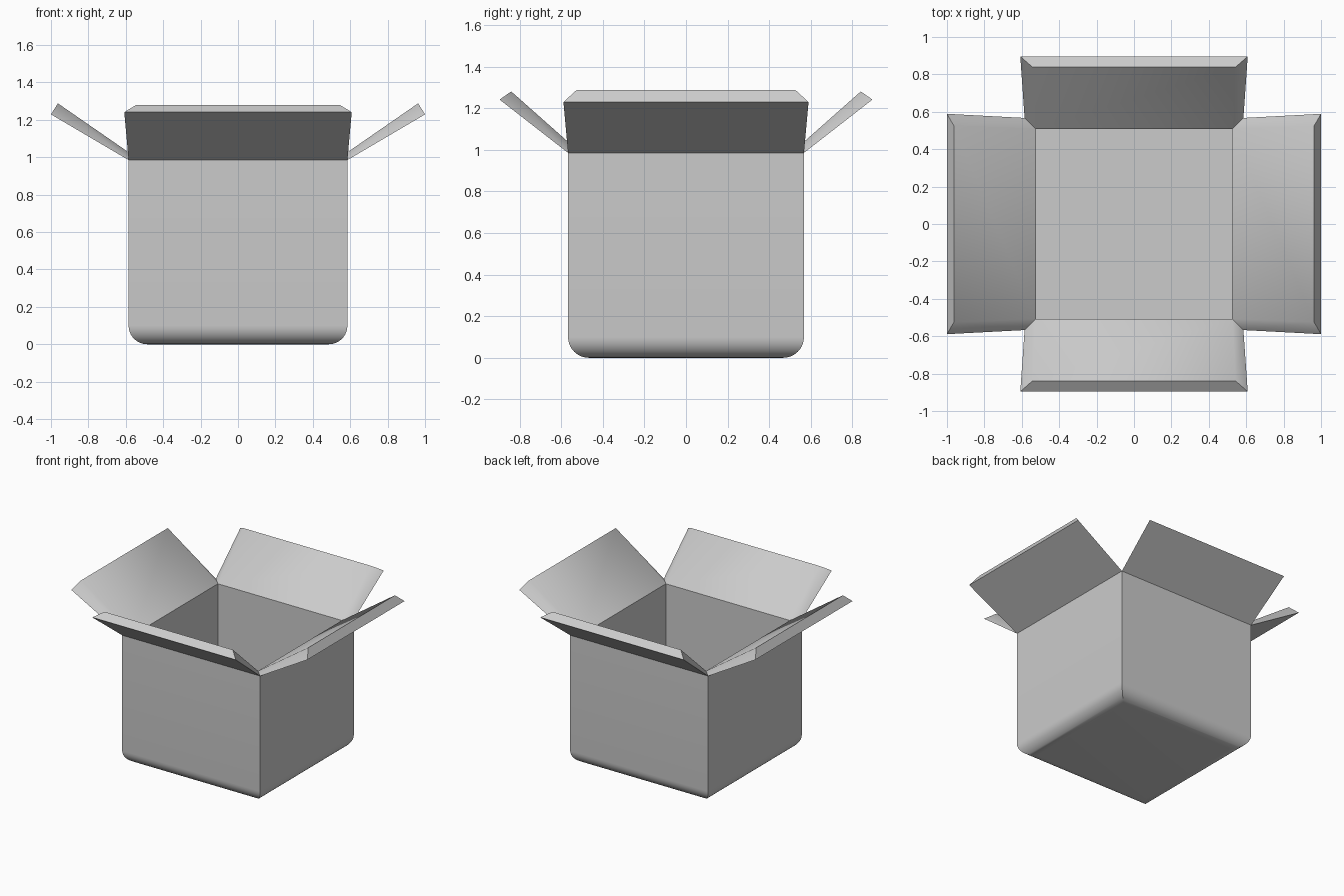
import bpy, bmesh, math

cube = bpy.data.objects.get("Cube")
if cube:
    bpy.data.objects.remove(cube, do_unlink=True)

GREY = (0.6, 0.6, 0.6, 1.0)
card = bpy.data.materials.new("grey card")
card.use_nodes = True
card.diffuse_color = GREY
card.node_tree.nodes["Principled BSDF"].inputs["Base Color"].default_value = GREY

HX, HY, RIM = 0.585, 0.567, 0.985    # outer half sizes and rim height
WALL, RADIUS, STEPS = 0.06, 0.1, 10  # wall thickness, bottom edge rounding


def finish(name, bm, angle):
    bmesh.ops.recalc_face_normals(bm, faces=bm.faces)
    mesh = bpy.data.meshes.new(name)
    bm.to_mesh(mesh)
    bm.free()
    mesh.materials.append(card)
    obj = bpy.data.objects.new(name, mesh)
    bpy.context.collection.objects.link(obj)
    bpy.ops.object.select_all(action='DESELECT')
    obj.select_set(True)
    bpy.context.view_layer.objects.active = obj
    bpy.ops.object.shade_smooth_by_angle(angle=math.radians(angle))
    return obj


def build_body():
    # Wall profile as (inset, height): rounded bottom, rim, inner floor
    profile = []
    for i in range(STEPS + 1):
        a = math.pi / 2 * i / STEPS
        profile.append((RADIUS * (1 - math.sin(a)), RADIUS * (1 - math.cos(a))))
    profile += [(0, RIM), (WALL, RIM), (WALL, WALL)]
    bm = bmesh.new()
    rings = []
    for inset, z in profile:
        x, y = HX - inset, HY - inset
        rings.append([bm.verts.new((sx * x, sy * y, z))
                      for sx, sy in ((-1, -1), (1, -1), (1, 1), (-1, 1))])
    for low, high in zip(rings, rings[1:]):
        for i in range(4):
            j = (i + 1) % 4
            bm.faces.new((low[i], low[j], high[j], high[i]))
    bm.faces.new(rings[0])
    bm.faces.new(rings[-1])
    finish("box_body", bm, 30)


def build_flap(name, section, turn):
    # Section points are (half width, distance out, height):
    # outer base, outer tip, inner tip, inner base
    bm = bmesh.new()
    sides = [[bm.verts.new((s * w, -out, z)) for w, out, z in section]
             for s in (-1, 1)]
    for end in sides:
        bm.faces.new(end)
    a, b = sides
    for i in range(3):
        bm.faces.new((a[i], a[i + 1], b[i + 1], b[i]))
    obj = finish(name, bm, 60)
    obj.rotation_euler.z = math.radians(turn)


build_body()

long_flap = [(HX, HY, RIM), (0.608, 0.896, 1.241),
             (0.544, 0.84, 1.28), (HX - WALL, HY - WALL, RIM)]
side_flap = [(HY, HX, RIM), (0.589, 1.0, 1.229),
             (0.525, 0.963, 1.288), (HY - WALL, HX - WALL, RIM)]
for name, section, turn in (("front_flap", long_flap, 0),
                            ("left_flap", side_flap, 90),
                            ("back_flap", long_flap, 180),
                            ("right_flap", side_flap, 270)):
    build_flap(name, section, turn)
